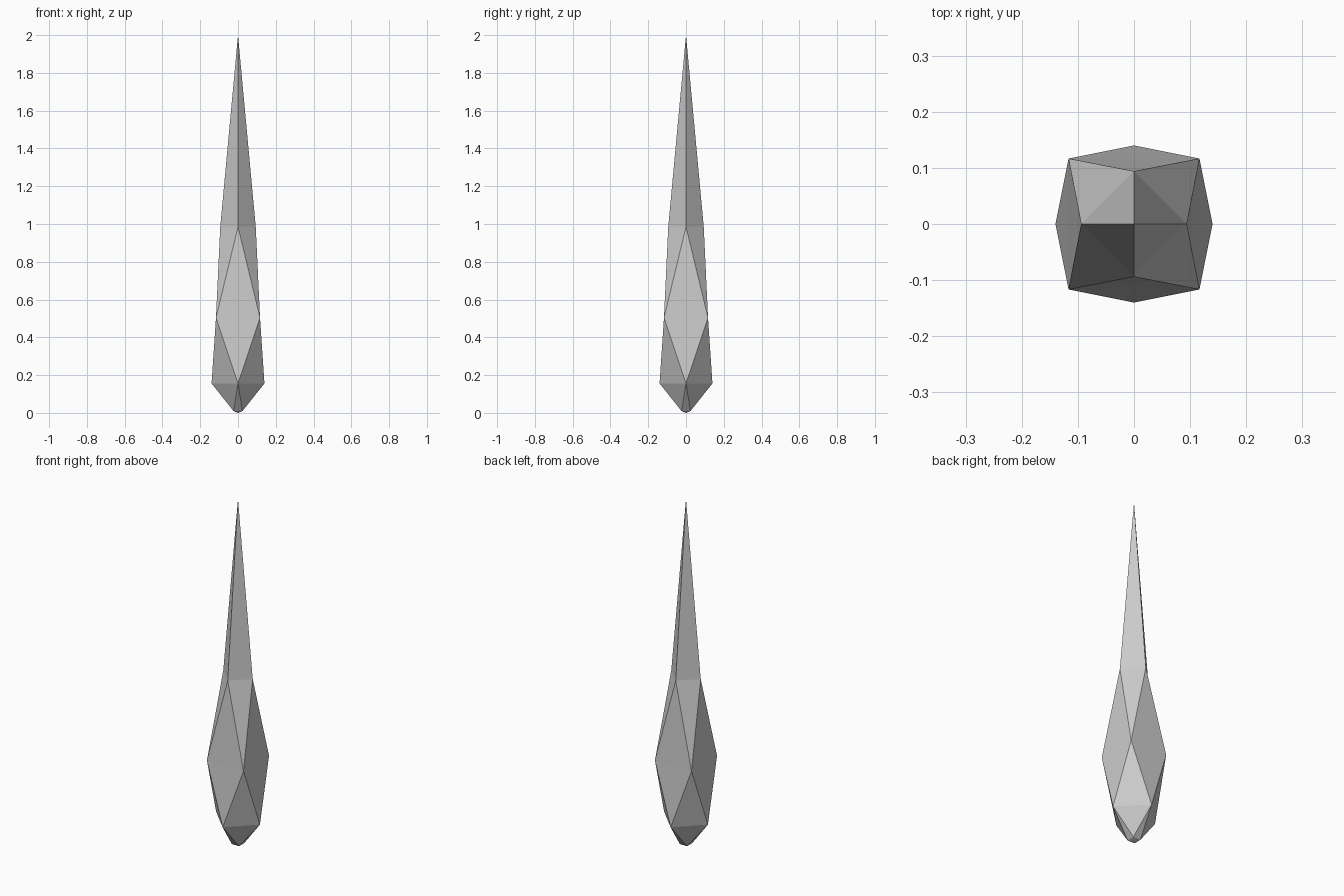
import bpy, bmesh
from math import sin, cos, pi

if "Cube" in bpy.data.objects:
    bpy.data.objects.remove(bpy.data.objects["Cube"])

# Rings of four points, top to bottom, each turned 45 degrees from the last: radius, height
RINGS = [(0.094, 0.985), (0.165, 0.503), (0.14, 0.156), (0.033, 0.009)]

bm = bmesh.new()
tip = bm.verts.new((0, 0, 2))
base = bm.verts.new((0, 0, 0))


def ring(index, radius, z):
    turn = (index % 2) * pi / 4
    return [bm.verts.new((radius * cos(k * pi / 2 + turn),
                          radius * sin(k * pi / 2 + turn), z)) for k in range(4)]


a, b, c, d = [ring(i, r, z) for i, (r, z) in enumerate(RINGS)]

# Four-fold kite facets; each starts at a side corner so it folds across its width
for k in range(4):
    n, p = (k + 1) % 4, k - 1
    bm.faces.new((a[n], tip, a[k], b[k]))
    bm.faces.new((b[k], a[k], b[p], c[k]))
    bm.faces.new((c[n], b[k], c[k], d[k]))
    bm.faces.new((d[k], c[k], d[p], base))

mesh = bpy.data.meshes.new("crystal_spike")
bmesh.ops.recalc_face_normals(bm, faces=bm.faces)
# Fix the fold of each facet across its short diagonal
bmesh.ops.triangulate(bm, faces=bm.faces, quad_method='SHORT_EDGE')
bm.to_mesh(mesh)
bm.free()
bpy.context.collection.objects.link(bpy.data.objects.new("crystal_spike", mesh))
